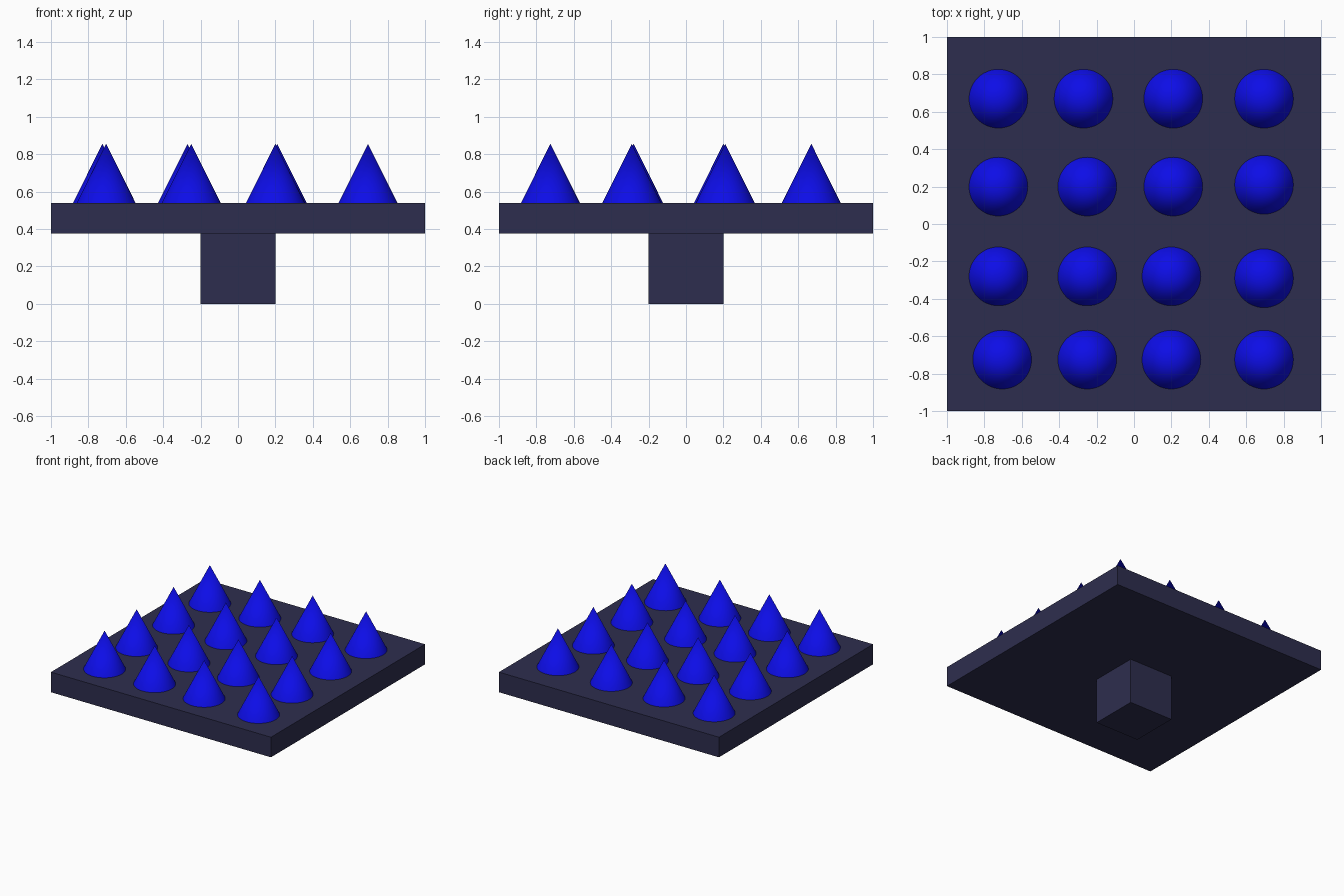
import bpy
import math

cube = bpy.data.objects.get("Cube")
if cube:
    bpy.data.objects.remove(cube, do_unlink=True)


def make_material(name, rgb):
    mat = bpy.data.materials.new(name)
    mat.use_nodes = True
    color = (*rgb, 1.0)
    mat.diffuse_color = color
    mat.node_tree.nodes["Principled BSDF"].inputs["Base Color"].default_value = color
    return mat


def add_block(name, width, bottom, top, mat):
    bpy.ops.mesh.primitive_cube_add(size=1, location=(0, 0, (bottom + top) / 2))
    block = bpy.context.object
    block.name = name
    block.scale = (width, width, top - bottom)
    bpy.ops.object.transform_apply(location=False, rotation=False, scale=True)
    block.data.materials.append(mat)


def add_spike(name, x, y, mat):
    height = SPIKE_TOP - PLATE_TOP
    bpy.ops.mesh.primitive_cone_add(vertices=48, radius1=SPIKE_RADIUS, radius2=0,
                                    depth=height,
                                    location=(x, y, PLATE_TOP + height / 2))
    spike = bpy.context.object
    spike.name = name
    spike.data.materials.append(mat)
    bpy.ops.object.shade_smooth_by_angle(angle=math.radians(30))


PLATE_BOTTOM, PLATE_TOP = 0.375, 0.54
SPIKE_TOP, SPIKE_RADIUS = 0.855, 0.157

slate = make_material("dark slate blue", (0.027, 0.027, 0.077))
blue = make_material("bright blue", (0.004, 0.004, 0.8))

# Square plate on a short central post
add_block("post", 0.4, 0, PLATE_BOTTOM, slate)
add_block("plate", 2.0, PLATE_BOTTOM, PLATE_TOP, slate)

# Four slightly uneven rows of spikes, back to front
rows = [
    [(-0.725, 0.67), (-0.27, 0.67), (0.21, 0.67), (0.695, 0.67)],
    [(-0.725, 0.2), (-0.25, 0.2), (0.21, 0.2), (0.695, 0.21)],
    [(-0.725, -0.28), (-0.25, -0.28), (0.2, -0.28), (0.695, -0.29)],
    [(-0.705, -0.725), (-0.25, -0.725), (0.2, -0.725), (0.695, -0.725)],
]
for r, row in enumerate(rows, 1):
    for c, (x, y) in enumerate(row, 1):
        add_spike(f"spike_row{r}_{c}", x, y, blue)
